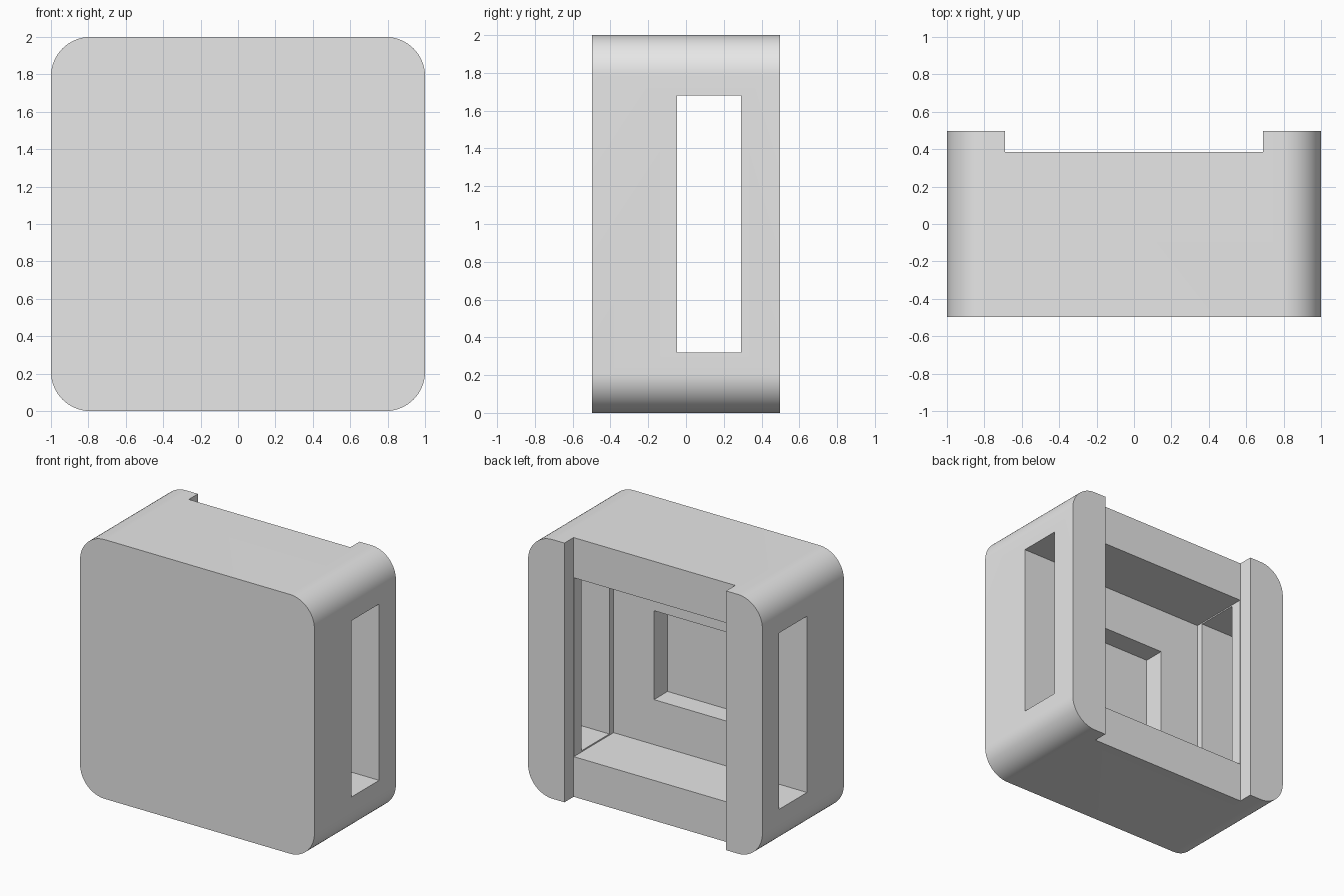
import bpy, bmesh, math

if "Cube" in bpy.data.objects:
    bpy.data.objects.remove(bpy.data.objects["Cube"])

# One plain grey colour
grey = bpy.data.materials.new("light_grey")
grey.diffuse_color = (0.8, 0.8, 0.8, 1)
grey.use_nodes = True
grey.node_tree.nodes["Principled BSDF"].inputs["Base Color"].default_value = grey.diffuse_color

HALF, DEPTH, RADIUS = 1.0, 0.497, 0.21


def finish(bm, name):
    bmesh.ops.recalc_face_normals(bm, faces=bm.faces)
    mesh = bpy.data.meshes.new(name)
    bm.to_mesh(mesh)
    bm.free()
    ob = bpy.data.objects.new(name, mesh)
    bpy.context.collection.objects.link(ob)
    return ob


# Housing: rounded square extruded front to back
bm = bmesh.new()
profile = []
c, steps = HALF - RADIUS, 16
for quarter, (sx, sz) in enumerate([(1, 1), (-1, 1), (-1, -1), (1, -1)]):
    for i in range(steps + 1):
        a = math.pi / 2 * (quarter + i / steps)
        profile.append(bm.verts.new((sx * c + RADIUS * math.cos(a), -DEPTH,
                                     1 + sz * c + RADIUS * math.sin(a))))
front = bm.faces.new(profile)
ext = bmesh.ops.extrude_face_region(bm, geom=[front])
bmesh.ops.translate(bm, vec=(0, 2 * DEPTH, 0),
                    verts=[v for v in ext["geom"] if isinstance(v, bmesh.types.BMVert)])
housing = finish(bm, "housing")
housing.data.materials.append(grey)


def cut(name, x, y, z):
    """Subtract a box given as (min, max) ranges."""
    bm = bmesh.new()
    bmesh.ops.create_cube(bm, size=1)
    for v in bm.verts:
        v.co = [r[0] if k < 0 else r[1] for k, r in zip(v.co, (x, y, z))]
    cutter = finish(bm, name)
    cutter.data.materials.append(grey)
    cutter.hide_render = True
    cutter.hide_viewport = True
    mod = housing.modifiers.new(name, "BOOLEAN")
    mod.operation, mod.solver, mod.object = "DIFFERENCE", "EXACT", cutter


# Vertical channel across the back, cavity, inner recess and side windows
cut("back_channel_cutter", (-0.69, 0.69), (0.385, 0.7), (-0.2, 2.2))
cut("cavity_cutter", (-0.688, 0.688), (-0.1, 0.45), (0.31, 1.69))
cut("recess_cutter", (-0.343, 0.343), (-0.265, 0.1), (0.657, 1.343))
cut("side_window_cutter", (-1.2, 1.2), (-0.047, 0.292), (0.32, 1.68))

# Smooth rounded corners, sharp edges elsewhere
bpy.context.view_layer.objects.active = housing
housing.select_set(True)
for mod in list(housing.modifiers):
    bpy.ops.object.modifier_apply(modifier=mod.name)
for ob in list(bpy.data.objects):
    if ob != housing:
        bpy.data.objects.remove(ob)
bpy.ops.object.shade_smooth_by_angle(angle=math.radians(30))
